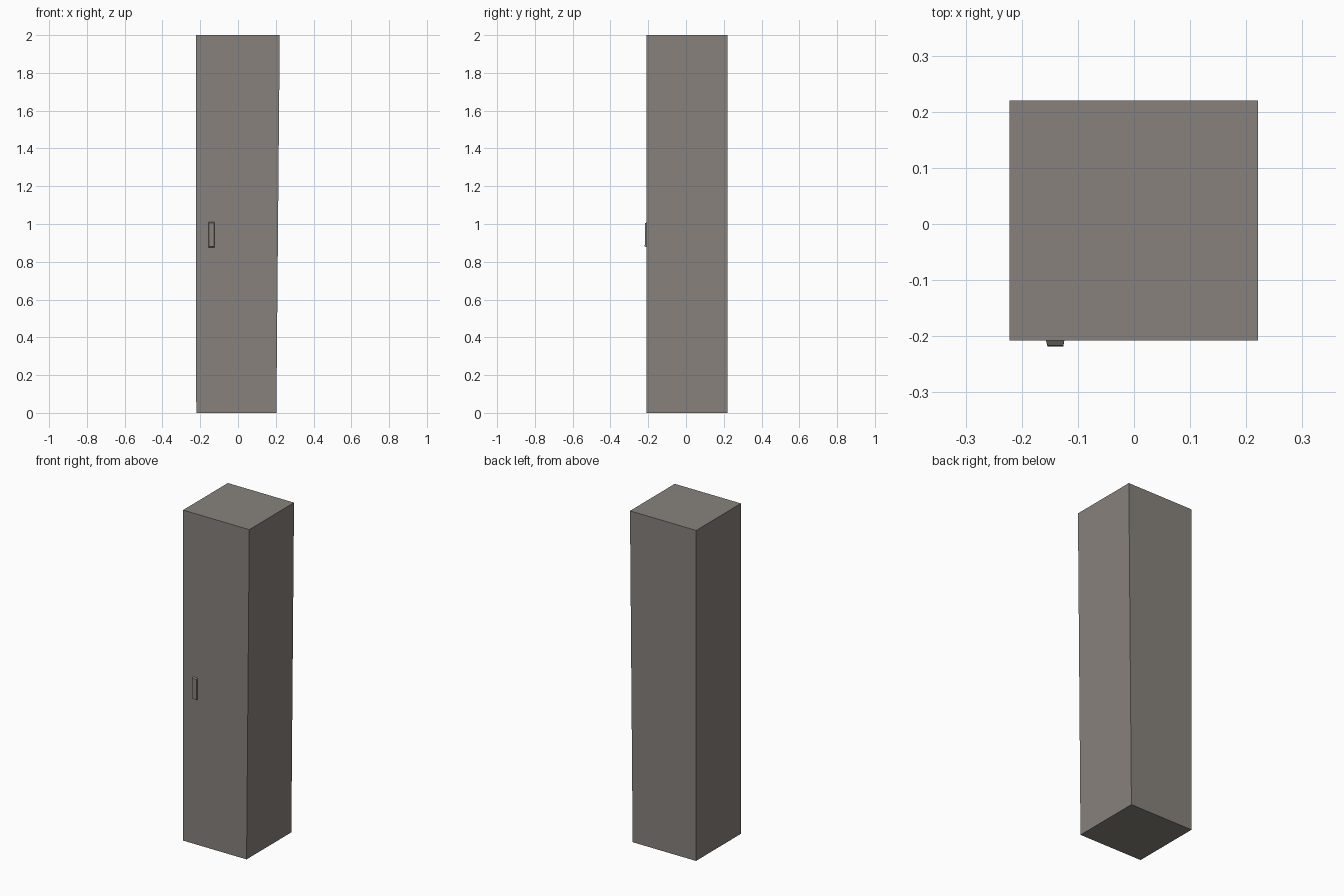
import bpy
import bmesh

if "Cube" in bpy.data.objects:
    bpy.data.objects.remove(bpy.data.objects["Cube"])

# One flat colour for the whole cabinet
paint = bpy.data.materials.new("warm grey metal")
paint.diffuse_color = (0.245, 0.222, 0.2, 1.0)
paint.use_nodes = True
paint.node_tree.nodes["Principled BSDF"].inputs["Base Color"].default_value = paint.diffuse_color


def prism(name, ring_a, ring_b):
    """Closed solid joining two matching four-sided rings."""
    bm = bmesh.new()
    a = [bm.verts.new(p) for p in ring_a]
    b = [bm.verts.new(p) for p in ring_b]
    bm.faces.new(a)
    bm.faces.new(b)
    for i in range(4):
        j = (i + 1) % 4
        bm.faces.new((a[i], a[j], b[j], b[i]))
    bmesh.ops.recalc_face_normals(bm, faces=bm.faces)
    mesh = bpy.data.meshes.new(name)
    bm.to_mesh(mesh)
    bm.free()
    mesh.materials.append(paint)
    obj = bpy.data.objects.new(name, mesh)
    bpy.context.collection.objects.link(obj)
    return obj


def level(x0, x1, y0, y1, z):
    return [(x0, y0, z), (x1, y0, z), (x1, y1, z), (x0, y1, z)]


# Tall body, slightly narrower at the foot on the right side
prism("cabinet_body",
      level(-0.221, 0.203, -0.208, 0.22, 0.0),
      level(-0.222, 0.221, -0.208, 0.22, 2.0))


def upright(x0, x1, z0, z1, y_low, y_high):
    return [(x0, y_low, z0), (x1, y_low, z0), (x1, y_high, z1), (x0, y_high, z1)]


# Small tapered door handle on the front
prism("door_handle",
      upright(-0.157, -0.124, 0.876, 1.01, -0.207, -0.207),
      upright(-0.154, -0.126, 0.882, 1.004, -0.2185, -0.2165))
